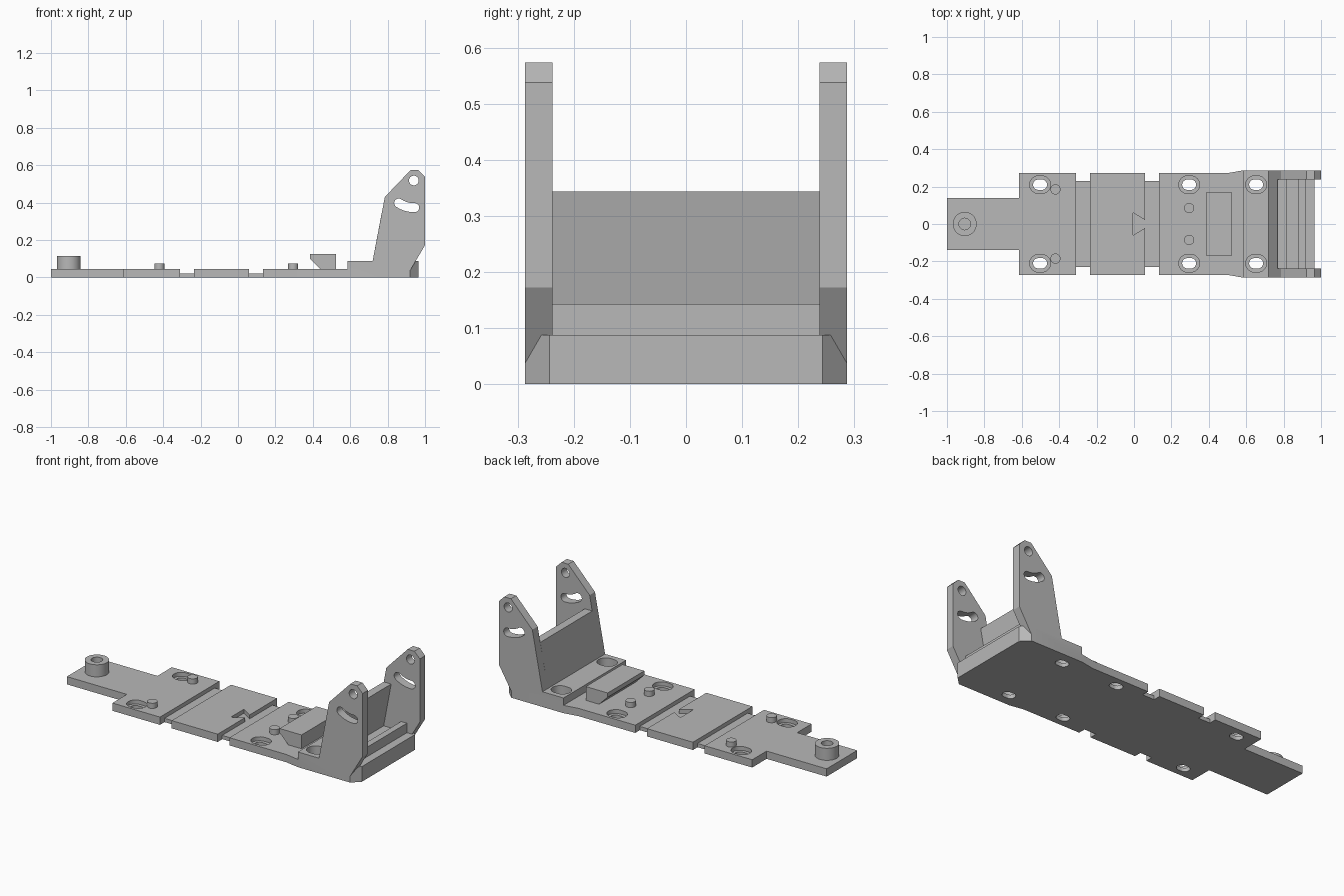
import bpy
import math

cube = bpy.data.objects.get("Cube")
if cube:
    bpy.data.objects.remove(cube, do_unlink=True)

grey = bpy.data.materials.new("plain grey")
grey.use_nodes = True
GREY = (0.48, 0.48, 0.48, 1)
grey.diffuse_color = GREY
grey.node_tree.nodes["Principled BSDF"].inputs["Base Color"].default_value = GREY


def prism(name, outline, lo, hi, axis="z"):
    """Extrude a counter-clockwise outline along z (xy outline) or y (xz outline)."""
    n = len(outline)
    verts = [(a, b, h) if axis == "z" else (a, h, b) for h in (lo, hi) for a, b in outline]
    faces = [list(range(n))[::-1], list(range(n, 2 * n))]
    faces += [[i, (i + 1) % n, n + (i + 1) % n, n + i] for i in range(n)]
    if axis == "y":
        faces = [f[::-1] for f in faces]
    mesh = bpy.data.meshes.new(name)
    mesh.from_pydata(verts, [], faces)
    mesh.materials.append(grey)
    obj = bpy.data.objects.new(name, mesh)
    bpy.context.collection.objects.link(obj)
    return obj


def rect(x0, x1, y0, y1):
    return [(x0, y0), (x1, y0), (x1, y1), (x0, y1)]


def arc(cx, cy, r, start, end, steps):
    angles = [math.radians(start + (end - start) * i / steps) for i in range(steps + 1)]
    return [(cx + r * math.cos(a), cy + r * math.sin(a)) for a in angles]


def circle(cx, cy, r, steps=32):
    return arc(cx, cy, r, 0, 360, steps)[:-1]


def stadium(cx, cy, length, width):
    r, d = width / 2, (length - width) / 2
    return arc(cx + d, cy, r, -90, 90, 12) + arc(cx - d, cy, r, 90, 270, 12)


def cut(obj, cutters):
    for c in cutters:
        c.hide_render = True
        mod = obj.modifiers.new("cut", "BOOLEAN")
        mod.operation, mod.solver, mod.object = "DIFFERENCE", "EXACT", c
    bpy.context.view_layer.update()
    graph = bpy.context.evaluated_depsgraph_get()
    result = bpy.data.meshes.new_from_object(obj.evaluated_get(graph))
    obj.modifiers.clear()
    obj.data = result
    for c in cutters:
        bpy.data.objects.remove(c, do_unlink=True)
    return obj


PLATE, BLOCK, GROOVE = 0.045, 0.088, 0.022
parts = []

# Base: one symmetrical outline at block height, lowered in front of the block
side = [(-1, 0.14), (-0.615, 0.14), (-0.615, 0.272), (-0.31, 0.272), (-0.31, 0.23),
        (-0.235, 0.23), (-0.235, 0.272), (0.06, 0.272), (0.06, 0.23), (0.135, 0.23),
        (0.135, 0.272), (0.5, 0.272), (0.585, 0.287), (0.92, 0.287), (0.965, 0.243)]
base = prism("base_plate", [(x, -y) for x, y in side] + side[::-1], 0, BLOCK)
cutters = [prism("step_cutter", rect(-1.2, 0.585, -0.5, 0.5), PLATE, 0.3)]
# Cross grooves and the tapered notch
for x0, x1 in ((-0.31, -0.235), (0.06, 0.135)):
    cutters.append(prism("groove_cutter", rect(x0, x1, -0.4, 0.4), GROOVE, 0.3))
notch = [(-0.005, -0.06), (0.07, -0.015), (0.07, 0.015), (-0.005, 0.06)]
cutters.append(prism("notch_cutter", notch, GROOVE, 0.3))
# Countersunk screw slots
for x in (-0.502, 0.295, 0.653):
    for y in (-0.21, 0.21):
        cutters.append(prism("recess_cutter", stadium(x, y, 0.112, 0.094), GROOVE, 0.3))
        cutters.append(prism("slot_cutter", stadium(x, y, 0.075, 0.055), -0.1, 0.2))
parts.append(cut(base, cutters))

# Hollow boss on the tongue
boss = prism("boss", circle(-0.905, 0, 0.064, 48), PLATE, 0.115)
parts.append(cut(boss, [prism("bore_cutter", circle(-0.905, 0, 0.031), PLATE + 0.005, 0.3)]))

# Locating pins
for x, y in ((-0.42, 0.185), (0.295, 0.085)):
    for s in (-1, 1):
        parts.append(prism("locating_pin", circle(x, s * y, 0.027), PLATE, 0.075))

# Hooked stop block
hook = [(0.44, PLATE), (0.525, PLATE), (0.525, 0.125), (0.385, 0.125), (0.385, 0.1)]
parts.append(prism("stop_block", hook, -0.168, 0.168, "y"))

# Upright cheeks with a pivot hole and an arc slot around it
cheek = [(0.72, BLOCK), (0.92, BLOCK), (0.92, 0.037), (1, 0.172), (1, 0.538),
         (0.965, 0.573), (0.922, 0.573), (0.785, 0.43)]
px, pz, reach, half = 0.94, 0.518, 0.145, 0.024


def on_arc(angle):
    return arc(px, pz, reach, angle, angle, 1)[0]


a0, a1 = -124, -88
slot = (arc(px, pz, reach + half, a0, a1, 12) + arc(*on_arc(a1), half, a1, a1 + 180, 10)[1:-1]
        + arc(px, pz, reach - half, a1, a0, 12)
        + arc(*on_arc(a0), half, a0 + 180, a0 + 360, 10)[1:-1])
for label, lo, hi in (("right", -0.287, -0.238), ("left", 0.238, 0.287)):
    plate = prism(label + "_cheek", cheek, lo, hi, "y")
    parts.append(cut(plate, [prism("pivot_cutter", circle(px, pz, 0.026), lo - 0.1, hi + 0.1, "y"),
                             prism("arc_cutter", slot, lo - 0.1, hi + 0.1, "y")]))

# Leaning wall and low rib between the cheeks
wall = [(0.72, BLOCK), (0.768, BLOCK), (0.816, 0.343), (0.768, 0.343)]
parts.append(prism("leaning_wall", wall, -0.238, 0.238, "y"))
parts.append(prism("cross_rib", rect(0.88, 0.917, BLOCK, 0.143), -0.238, 0.238, "y"))

# Smooth round sides, sharp edges
bpy.ops.object.select_all(action="DESELECT")
for p in parts:
    p.select_set(True)
bpy.context.view_layer.objects.active = base
bpy.ops.object.shade_smooth_by_angle(angle=math.radians(25))
